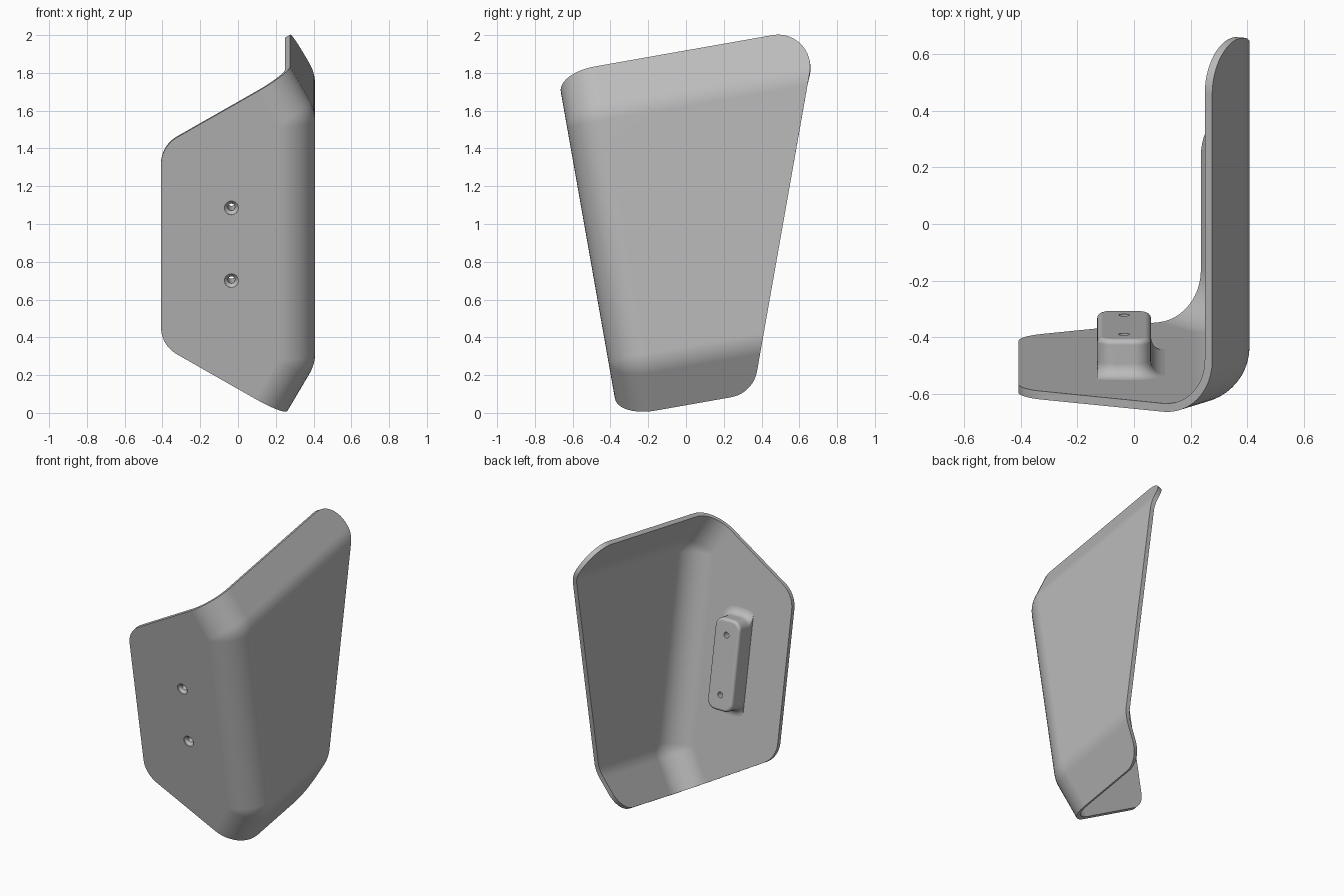
import bpy, bmesh, math
from mathutils import Vector, Matrix

cube = bpy.data.objects.get("Cube")
if cube:
    bpy.data.objects.remove(cube)

TILT = Matrix.Rotation(math.radians(10), 4, 'X')
FRONT, BACK = -0.3575, -0.19      # depth of plate front and boss face
BEND, THICK, CORNER = 0.2, 0.03, 0.17

grey = bpy.data.materials.new("plain_grey")
grey.use_nodes = True
grey.diffuse_color = (0.5, 0.5, 0.5, 1)
grey.node_tree.nodes["Principled BSDF"].inputs["Base Color"].default_value = (0.5, 0.5, 0.5, 1)


def fillet(points, radius, steps):
    """Round the inner corners of a 2D path; the path ends are dropped."""
    out = []
    for a, b, c in zip(points, points[1:], points[2:]):
        a, b, c = Vector(a), Vector(b), Vector(c)
        u, v = (a - b).normalized(), (c - b).normalized()
        half = u.angle(v) / 2
        centre = b + (u + v).normalized() * radius / math.sin(half)
        start = b + u * radius / math.tan(half) - centre
        turn = math.pi - 2 * half
        if u.x * v.y - u.y * v.x > 0:
            turn = -turn
        for i in range(steps + 1):
            k = turn * i / steps
            out.append(centre + Vector((start.x * math.cos(k) - start.y * math.sin(k),
                                        start.x * math.sin(k) + start.y * math.cos(k))))
    return out


def interp(z, zs, values):
    for i in range(len(zs) - 1):
        if z <= zs[i + 1]:
            f = (z - zs[i]) / max(zs[i + 1] - zs[i], 1e-9)
            return values[i] + (values[i + 1] - values[i]) * max(f, 0)
    return values[-1]


def make_object(name, bm):
    bm.transform(TILT)
    mesh = bpy.data.meshes.new(name)
    bm.to_mesh(mesh)
    bm.free()
    mesh.materials.append(grey)
    obj = bpy.data.objects.new(name, mesh)
    bpy.context.collection.objects.link(obj)
    return obj


def activate(obj):
    bpy.ops.object.select_all(action='DESELECT')
    obj.select_set(True)
    bpy.context.view_layer.objects.active = obj


def loft(bm, rings):
    """Skin closed rings of points and cap both ends."""
    rows = [[bm.verts.new(p) for p in ring] for ring in rings]
    n = len(rows[0])
    faces = [bm.faces.new((r[i], r[(i + 1) % n], s[(i + 1) % n], s[i]))
             for r, s in zip(rows, rows[1:]) for i in range(n)]
    faces += [bm.faces.new(rows[0]), bm.faces.new(rows[-1])]
    bmesh.ops.recalc_face_normals(bm, faces=faces)


# Folded guard: side wall with two flanges, curving into the front plate
SIDE = 0.408
low, high = Vector((0.262, 0.04)), Vector((0.276, 1.89))
bends = fillet([low, (SIDE, 0.29), (SIDE, 1.655), high], BEND + 0.01, 8)
section = [low] + bends + [high]
angles = [-30] + [30 * i / 8 - 30 for i in range(9)] + [30 * i / 8 for i in range(9)] + [30]
section_z = [p.y for p in section]
slope = math.tan(math.radians(20))
low_back, high_back = 0.368, 0.368 + slope * (high.y - low.y)
outline = fillet([(0, low.y), (low_back, low.y), (high_back, high.y), (0, high.y)], CORNER, 16)
outline_z = [p.y for p in outline]

stations = []
for z in sorted(section_z + outline_z):
    if not stations or z - stations[-1] > 0.0005:
        stations.append(z)

bm = bmesh.new()
rows = []
for z in stations:
    x = interp(z, section_z, [p.x for p in section])
    a = math.radians(interp(z, section_z, angles))
    row = []
    for i in range(13):
        t = math.pi / 2 * i / 12
        d = BEND * (1 - math.sin(t))
        row.append(bm.verts.new((x - d * math.cos(a), FRONT + BEND * (1 - math.cos(t)),
                                 z - d * math.sin(a))))
    row.append(bm.verts.new((x, interp(z, outline_z, [p.x for p in outline]), z)))
    rows.append(row)
for r, s in zip(rows, rows[1:]):
    for i in range(len(r) - 1):
        bm.faces.new((s[i], r[i], r[i + 1], s[i + 1]))

# Front plate with two rounded outer corners
rise = math.tan(math.radians(30))
left_edge = fillet([high, (-SIDE, high.y - (high.x + SIDE) * rise),
                    (-SIDE, low.y + (low.x + SIDE) * rise), low], CORNER, 12)
bm.faces.new([r[0] for r in rows] + [bm.verts.new((p.x, FRONT, p.y)) for p in left_edge])
guard = make_object("folded_guard", bm)
activate(guard)
solid = guard.modifiers.new("thickness", 'SOLIDIFY')
solid.thickness, solid.offset, solid.use_even_offset = THICK, -1, True
bpy.ops.object.modifier_apply(modifier=solid.name)

# Mounting boss: rounded block with a flared foot, flush on its outer side
MID_X, MID_Z, HALF_X, HALF_Z, ROUND = -0.035, 0.969, 0.095, 0.3, 0.06
FOOT, EDGE = 0.05, 0.02
inner = FRONT + THICK
quarter = [math.pi / 2 * i / 6 for i in range(7)]
levels = [(inner - 0.008, FOOT)]
levels += [(inner + FOOT * (1 - math.cos(t)), FOOT * (1 - math.sin(t))) for t in quarter]
levels += [(BACK - EDGE + EDGE * math.sin(t), EDGE * (math.cos(t) - 1)) for t in quarter]


def block_ring(y, grow):
    ring = []
    for n, (sx, sz) in enumerate(((1, 1), (-1, 1), (-1, -1), (1, -1))):
        for t in quarter:
            k = t + n * math.pi / 2
            x = sx * (HALF_X - ROUND) + (ROUND + grow) * math.cos(k)
            z = sz * (HALF_Z - ROUND) + (ROUND + grow) * math.sin(k)
            ring.append((MID_X + max(x, -HALF_X), y, MID_Z + z))
    return ring


bm = bmesh.new()
loft(bm, [block_ring(y, g) for y, g in levels])
boss = make_object("mounting_boss", bm)

# Countersunk screw holes through plate and boss
bm = bmesh.new()
for z in (0.774, 1.165):
    loft(bm, [[(MID_X + r * math.cos(k * math.pi / 16), y, z + r * math.sin(k * math.pi / 16))
               for k in range(32)]
              for y, r in ((FRONT - 0.02, 0.037), (FRONT + 0.004, 0.037),
                           (FRONT + 0.022, 0.019), (BACK + 0.05, 0.019))])
cutter = make_object("hole_cutter", bm)
cutter.hide_render = True
for obj in (guard, boss):
    activate(obj)
    cut = obj.modifiers.new("holes", 'BOOLEAN')
    cut.operation, cut.solver, cut.object = 'DIFFERENCE', 'EXACT', cutter
    bpy.ops.object.modifier_apply(modifier=cut.name)
    bpy.ops.object.shade_smooth_by_angle(angle=math.radians(30))
    weighted = obj.modifiers.new("clean_shading", 'WEIGHTED_NORMAL')
    weighted.keep_sharp = True
bpy.data.objects.remove(cutter)
